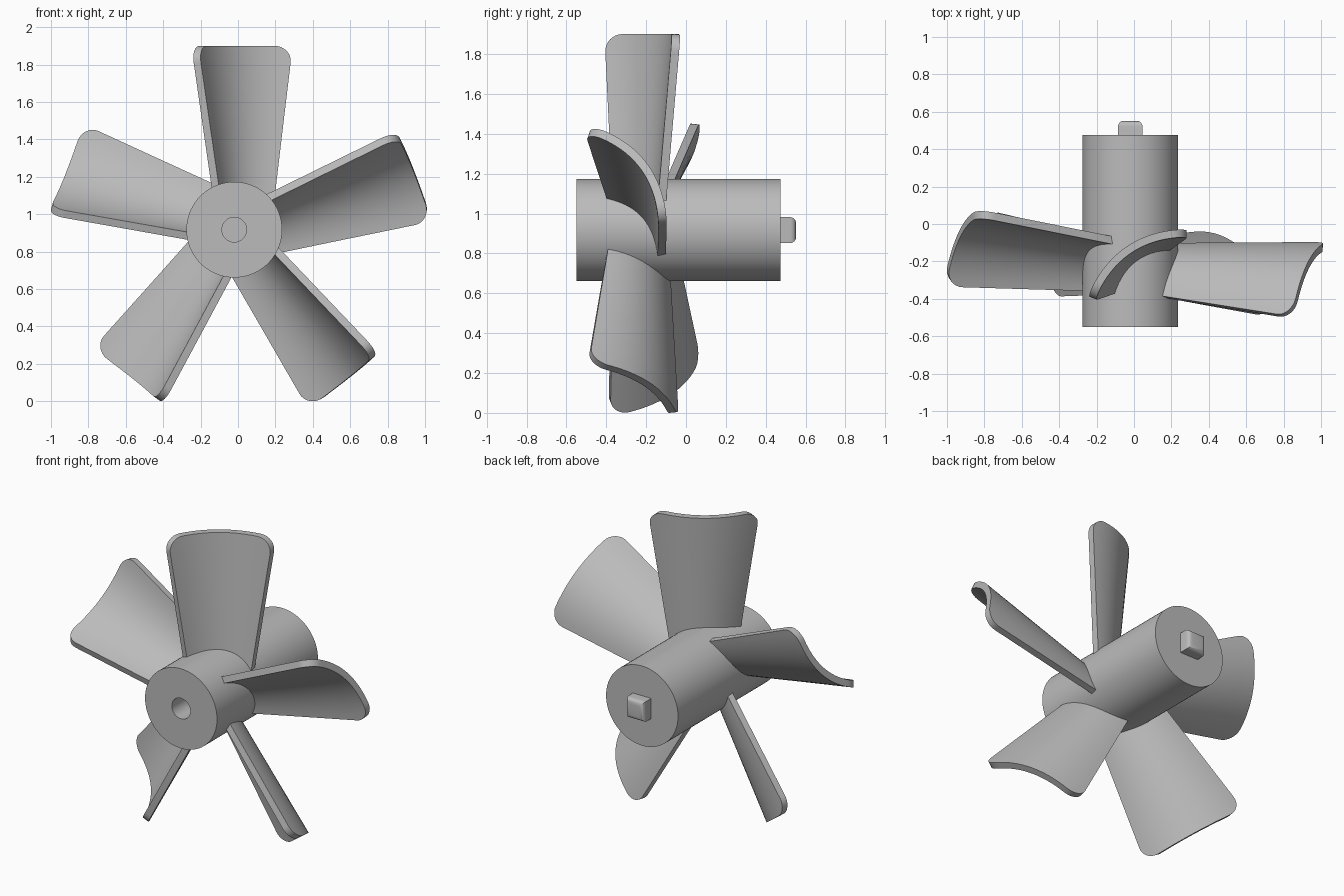
import bpy
import bmesh
from math import sin, cos, pi, radians
from mathutils import Vector, Matrix

cube = bpy.data.objects.get("Cube")
if cube:
    bpy.data.objects.remove(cube, do_unlink=True)

grey = bpy.data.materials.new("plain grey")
grey.use_nodes = True
GREY = (0.5, 0.5, 0.5, 1)
grey.diffuse_color = GREY
grey.node_tree.nodes["Principled BSDF"].inputs["Base Color"].default_value = GREY

CENTRE = Vector((-0.02, 0, 0.917))


def finish(bm, name):
    bmesh.ops.recalc_face_normals(bm, faces=bm.faces)
    mesh = bpy.data.meshes.new(name)
    bm.to_mesh(mesh)
    bm.free()
    mesh.materials.append(grey)
    obj = bpy.data.objects.new(name, mesh)
    obj.location = CENTRE
    bpy.context.collection.objects.link(obj)
    bpy.ops.object.select_all(action="DESELECT")
    obj.select_set(True)
    bpy.context.view_layer.objects.active = obj
    bpy.ops.object.shade_smooth_by_angle(angle=radians(35))


# Hub: a profile of (radius, y) turned around the y axis, with a blind front hole
def make_hub():
    bm = bmesh.new()
    profile = [(0, -0.35), (0.066, -0.35), (0.066, -0.55),
               (0.256, -0.55), (0.256, 0.475), (0, 0.475)]
    verts = [bm.verts.new((r, y, 0)) for r, y in profile]
    edges = [bm.edges.new(pair) for pair in zip(verts, verts[1:])]
    bmesh.ops.spin(bm, geom=verts + edges, cent=(0, 0, 0), axis=(0, 1, 0),
                   angle=2 * pi, steps=72, use_merge=True)
    bmesh.ops.remove_doubles(bm, verts=bm.verts, dist=0.0001)
    finish(bm, "hub")


# Square drive peg at the back, rounded around its end face
def make_peg():
    bm = bmesh.new()
    bmesh.ops.create_cube(bm, size=0.13)
    end = [e for e in bm.edges if all(v.co.y > 0 for v in e.verts)]
    bmesh.ops.bevel(bm, geom=end, offset=0.03, segments=6,
                    profile=0.5, affect="EDGES")
    bmesh.ops.translate(bm, verts=bm.verts, vec=(0, 0.487, 0))
    finish(bm, "back_peg")


# Blade: curved section lofted from a narrow root to a wide, round-cornered tip
ROOT_R, TIP_R, CORNER, THICK, COLS = 0.253, 0.983, 0.09, 0.042, 20
ROOT_ENDS = Vector((-0.125, -0.36)), Vector((0.222, -0.09))
TIP_ENDS = Vector((-0.23, -0.393)), Vector((0.312, -0.027))
BULGE = 0.165  # arch height relative to the chord

# The ring of blades is mounted slightly askew on the hub
SKEW = Matrix.Rotation(radians(5.3), 4, "Z") @ Matrix.Translation((0, 0.47, 0))


def section(r, inset):
    t = (r - ROOT_R) / (TIP_R - ROOT_R)
    a, b = (p.lerp(q, t) for p, q in zip(ROOT_ENDS, TIP_ENDS))
    chord = b - a
    half = chord.length / 2
    along = chord.normalized()
    up = Vector((-along.y, along.x))
    arch = BULGE * chord.length
    limit = 1 - inset / half
    outer, inner = [], []
    for i in range(COLS + 1):
        f = limit * (2 * i / COLS - 1)
        p = (a + b) / 2 + along * half * f + up * arch * (1 - f * f)
        normal = (up + along * (2 * arch * f / half)).normalized()
        q = p - normal * THICK
        outer.append((p.x, p.y, r))
        inner.append((q.x, q.y, r))
    return outer + inner[::-1]


def make_blade(name, angle):
    bm = bmesh.new()
    rows = [(0.09, 0), (0.5, 0)]
    for i in range(9):
        a = i / 8 * pi / 2
        rows.append((TIP_R - CORNER * (1 - sin(a)), CORNER * (1 - cos(a))))
    rings = [[bm.verts.new(p) for p in section(*row)] for row in rows]
    n = len(rings[0])
    for low, high in zip(rings, rings[1:]):
        for i in range(n):
            j = (i + 1) % n
            bm.faces.new((low[i], low[j], high[j], high[i]))
    for ring in (rings[0], rings[-1]):
        for i in range(COLS):
            bm.faces.new((ring[i], ring[i + 1], ring[n - 2 - i], ring[n - 1 - i]))
    bm.transform(SKEW.inverted() @ Matrix.Rotation(angle, 4, "Y") @ SKEW)
    finish(bm, name)


make_hub()
make_peg()
for k in range(5):
    make_blade(f"blade_{k + 1}", k * 2 * pi / 5)
